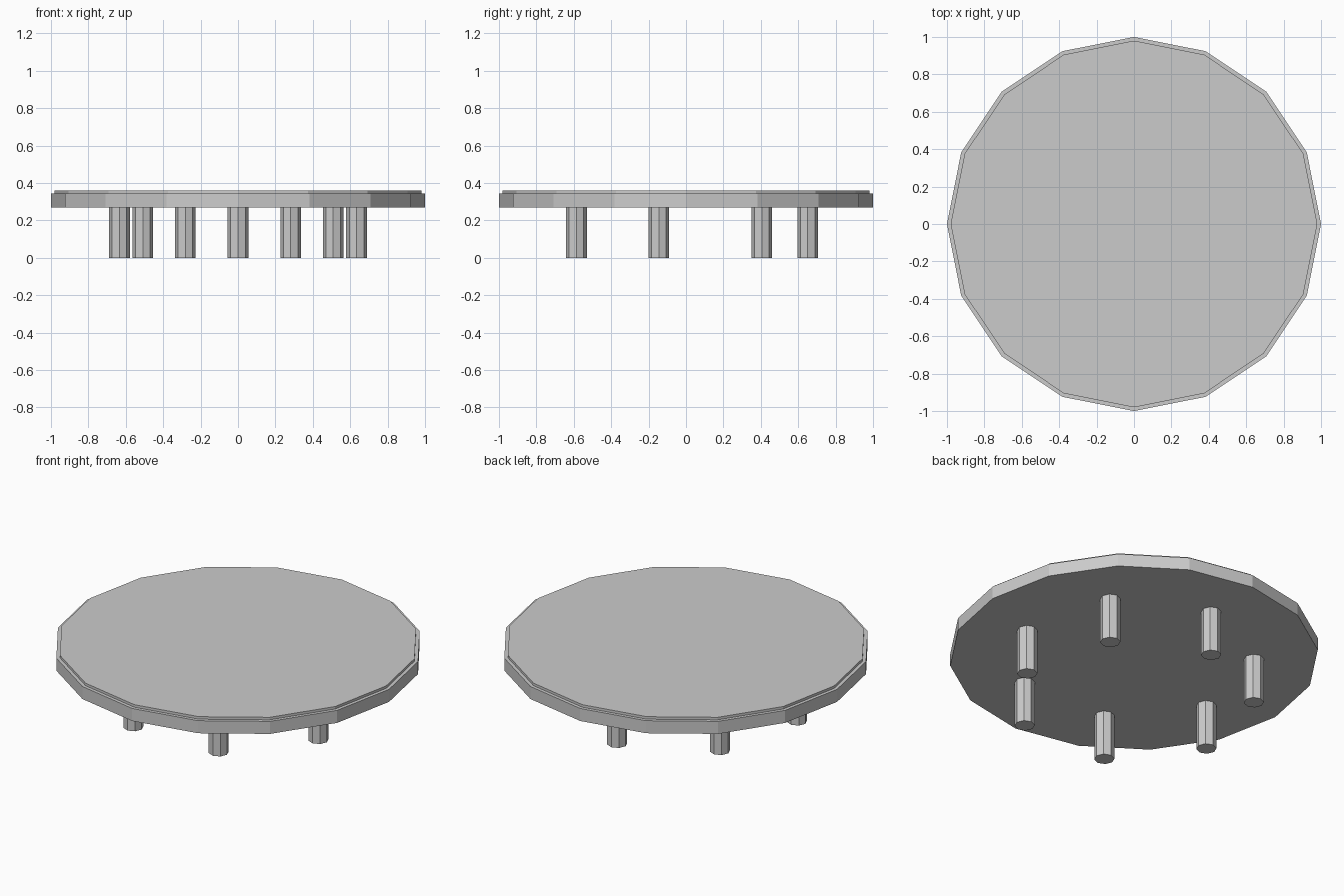
import bpy
from math import pi, cos, sin

if "Cube" in bpy.data.objects:
    bpy.data.objects.remove(bpy.data.objects["Cube"])


def cylinder(name, sides, radius, z0, z1, x=0, y=0):
    bpy.ops.mesh.primitive_cylinder_add(vertices=sides, radius=radius, depth=z1 - z0,
                                        location=(x, y, (z0 + z1) / 2))
    obj = bpy.context.object
    obj.name = name
    return obj


def lathe(name, sides, profile):
    # Closed solid from (radius, z) rings, bottom to top
    verts = [(r * cos(2 * pi * i / sides), r * sin(2 * pi * i / sides), z)
             for r, z in profile for i in range(sides)]
    faces = [tuple(reversed(range(sides)))]
    for k in range(len(profile) - 1):
        a, b = k * sides, (k + 1) * sides
        for i in range(sides):
            j = (i + 1) % sides
            faces.append((a + i, a + j, b + j, b + i))
    top = (len(profile) - 1) * sides
    faces.append(tuple(range(top, top + sides)))
    mesh = bpy.data.meshes.new(name)
    mesh.from_pydata(verts, [], faces)
    obj = bpy.data.objects.new(name, mesh)
    bpy.context.collection.objects.link(obj)
    return obj


# Sixteen-sided platform with a small stepped-in top
lathe("platform", 16, [(1.0, 0.27), (1.0, 0.345), (0.98, 0.345), (0.98, 0.36)])

# Ring of seven octagonal legs
for i in range(7):
    a = pi / 2 + i * 2 * pi / 7
    cylinder(f"leg_{i + 1}", 8, 0.055, 0.0, 0.27, 0.65 * cos(a), 0.65 * sin(a))
